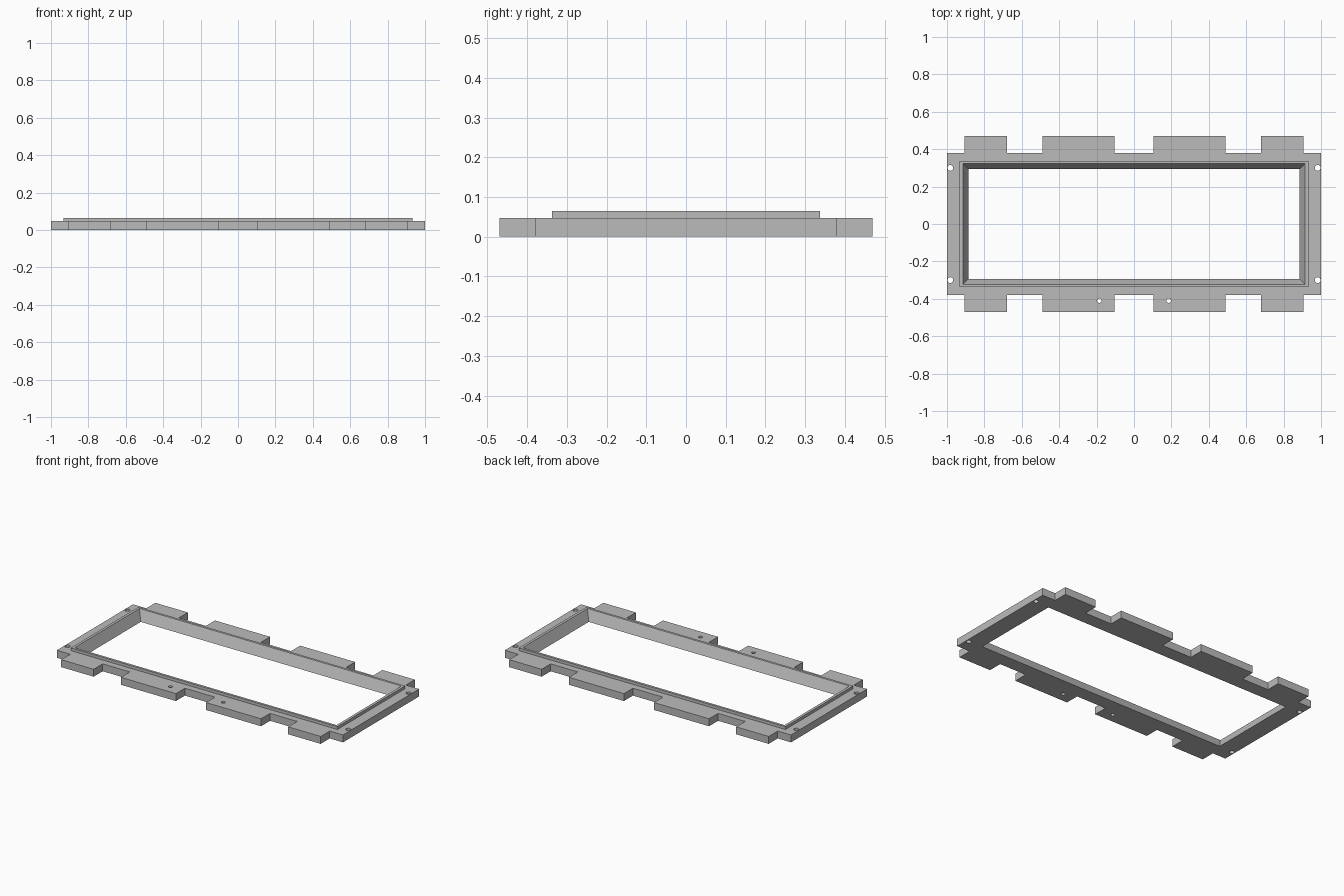
import bpy
import bmesh

if "Cube" in bpy.data.objects:
    bpy.data.objects.remove(bpy.data.objects["Cube"], do_unlink=True)

PLATE_TOP, RIM_TOP = 0.047, 0.065
HALF_X, HALF_Y, TAB_Y = 1.0, 0.38, 0.47
TAB_EDGES = [0.105, 0.49, 0.68, 0.907]

# Material
grey = bpy.data.materials.new("mid grey")
grey.use_nodes = True
grey.diffuse_color = (0.5, 0.5, 0.5, 1)
grey.node_tree.nodes["Principled BSDF"].inputs["Base Color"].default_value = (0.5, 0.5, 0.5, 1)


def prism(name, lower, upper, z0, z1):
    """Solid between a lower and an upper outline of equal length."""
    bm = bmesh.new()
    low = [bm.verts.new((x, y, z0)) for x, y in lower]
    high = [bm.verts.new((x, y, z1)) for x, y in upper]
    bm.faces.new(low[::-1])
    bm.faces.new(high)
    n = len(low)
    for i in range(n):
        j = (i + 1) % n
        bm.faces.new((low[i], low[j], high[j], high[i]))
    mesh = bpy.data.meshes.new(name)
    bm.to_mesh(mesh)
    bm.free()
    mesh.materials.append(grey)
    obj = bpy.data.objects.new(name, mesh)
    bpy.context.collection.objects.link(obj)
    return obj


def rect(hx, hy):
    return [(-hx, -hy), (hx, -hy), (hx, hy), (-hx, hy)]


def combine(target, tool, operation):
    """Apply a boolean and remove the helper."""
    tool.hide_render = True
    mod = target.modifiers.new(operation.title(), "BOOLEAN")
    mod.operation, mod.object, mod.solver = operation, tool, "EXACT"
    bpy.context.view_layer.objects.active = target
    bpy.ops.object.modifier_apply(modifier=mod.name)
    bpy.data.objects.remove(tool, do_unlink=True)


# Plate outline with four tabs on each long side
front = [(-HALF_X, -HALF_Y)]
edges = [-e for e in reversed(TAB_EDGES)] + TAB_EDGES
for start, end in zip(edges[::2], edges[1::2]):
    front += [(start, -HALF_Y), (start, -TAB_Y), (end, -TAB_Y), (end, -HALF_Y)]
front.append((HALF_X, -HALF_Y))
outline = front + [(-x, -y) for x, y in front]
frame = prism("tabbed_frame", outline, outline, 0, PLATE_TOP)

# Raised rim around the opening
rim = rect(0.932, 0.338)
combine(frame, prism("raised_rim", rim, rim, 0.02, RIM_TOP), "UNION")

# Opening that widens toward the top
slope = 0.03 / RIM_TOP
margin = 0.02
low = rect(0.885 - slope * margin, 0.293 - slope * margin)
high = rect(0.915 + slope * margin, 0.323 + slope * margin)
combine(frame, prism("opening_cutter", low, high, -margin, RIM_TOP + margin), "DIFFERENCE")

# Screw holes at the ends and small pin holes in the front tabs
holes = [(sx * 0.982, sy * 0.30, 0.0155) for sx in (-1, 1) for sy in (-1, 1)]
holes += [(sx * 0.185, -0.41, 0.012) for sx in (-1, 1)]
for x, y, radius in holes:
    bpy.ops.mesh.primitive_cylinder_add(vertices=24, radius=radius, depth=0.3, location=(x, y, 0))
    cutter = bpy.context.object
    cutter.name = "hole_cutter"
    cutter.data.materials.append(grey)
    combine(frame, cutter, "DIFFERENCE")

# Smooth hole walls, sharp edges elsewhere
bpy.ops.object.select_all(action="DESELECT")
frame.select_set(True)
bpy.context.view_layer.objects.active = frame
bpy.ops.object.shade_smooth_by_angle(angle=0.52)
